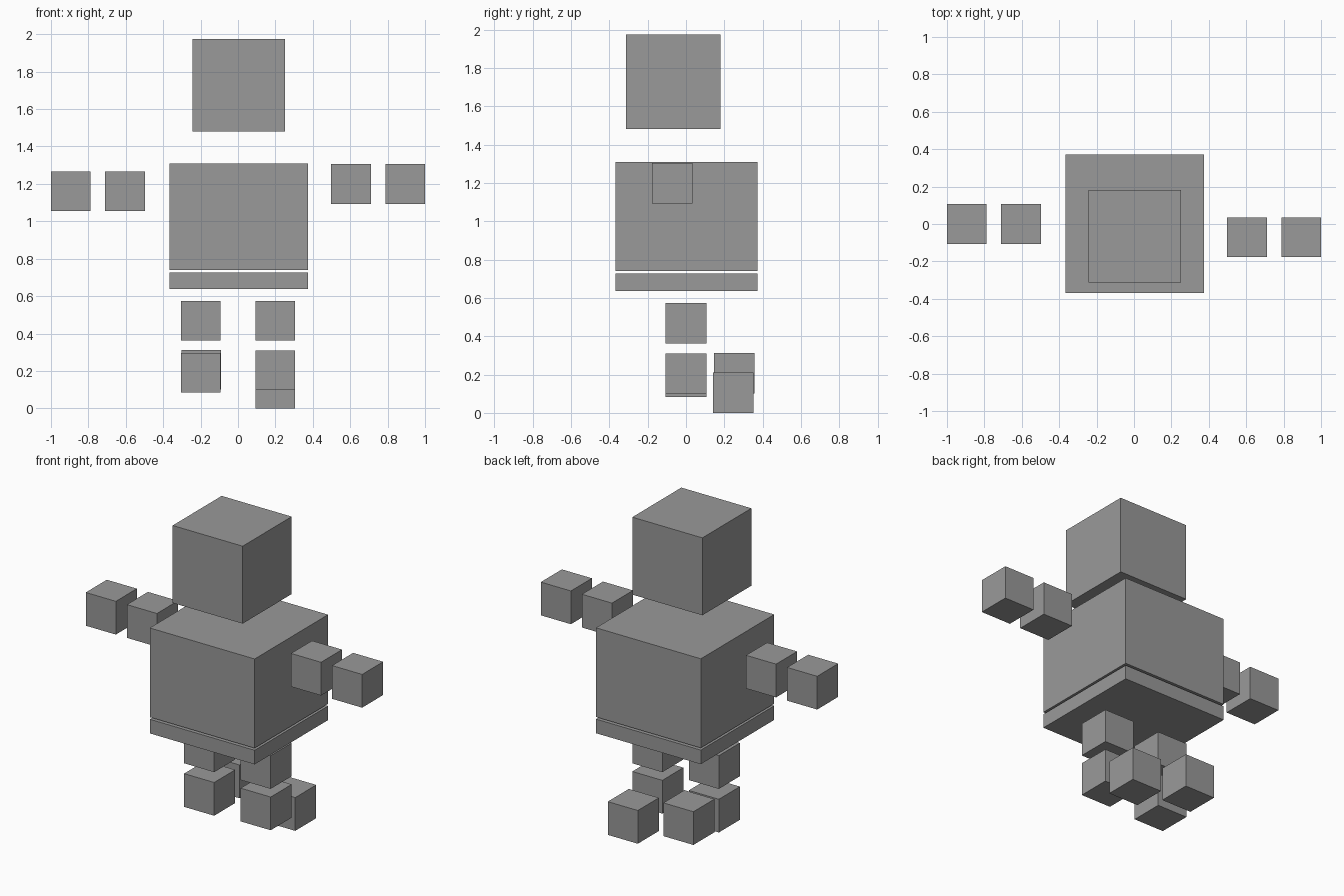
import bpy

if "Cube" in bpy.data.objects:
    bpy.data.objects.remove(bpy.data.objects["Cube"])

# One plain grey for the whole figure
grey = bpy.data.materials.new("plain grey")
grey.diffuse_color = (0.32, 0.32, 0.32, 1)
grey.use_nodes = True
grey.node_tree.nodes["Principled BSDF"].inputs["Base Color"].default_value = grey.diffuse_color


def box(name, centre, size):
    """Add a flat-shaded box with the given centre and dimensions."""
    bpy.ops.mesh.primitive_cube_add(size=1, location=centre)
    ob = bpy.context.object
    ob.name = name
    ob.scale = size
    bpy.ops.object.transform_apply(location=False, rotation=False, scale=True)
    ob.data.materials.append(grey)
    return ob


# Head, torso and pelvis
box("head", (0.005, -0.066, 1.728), (0.494, 0.494, 0.494))
box("torso", (0.005, 0.002, 1.025), (0.74, 0.74, 0.569))
box("pelvis", (0.005, 0.002, 0.682), (0.74, 0.74, 0.09))

# Limbs are all equal cubes
LIMB = (0.212, 0.212, 0.212)

# Arms: one raised slightly and set further forward
for side, sx, y, z in (("left", -1, 0.0, 1.16), ("right", 1, -0.071, 1.199)):
    box(side + "_upper_arm", (sx * 0.604, y, z), LIMB)
    box(side + "_hand", (sx * 0.894, y, z), LIMB)

# Legs: thigh, shin below it, and a foot cube behind the shin
for side, x, shin_z, foot_y, foot_z in (
    ("left", -0.2, 0.19, 0.252, 0.206),
    ("right", 0.199, 0.204, 0.247, 0.106),
):
    box(side + "_thigh", (x, 0.0, 0.468), LIMB)
    box(side + "_shin", (x, 0.0, shin_z), LIMB)
    box(side + "_foot", (x + (0.003 if x < 0 else 0), foot_y, foot_z), LIMB)
